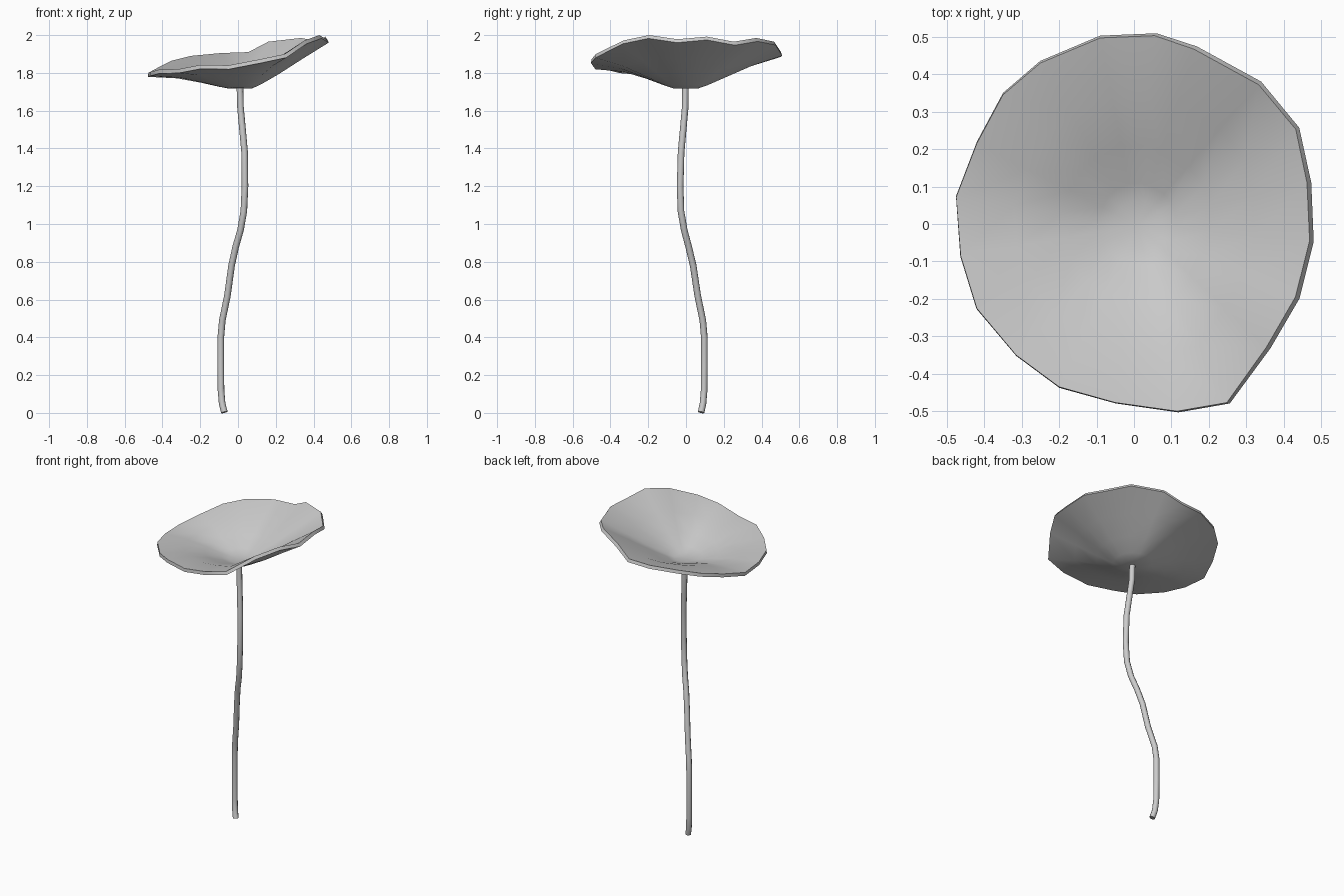
import bpy, bmesh
from mathutils import Vector

if "Cube" in bpy.data.objects:
    bpy.data.objects.remove(bpy.data.objects["Cube"])

# --- Leaf: wavy rim, lofted to the low centre; low rim parts flatten out towards the edge ---
rim = [(0.055, 0.503, 1.91), (0.16, 0.467, 1.965), (0.333, 0.372, 1.985), (0.432, 0.253, 1.965),
       (0.462, 0.11, 1.992), (0.469, -0.045, 1.978), (0.431, -0.195, 2.0), (0.353, -0.33, 1.972),
       (0.248, -0.477, 1.90), (0.115, -0.50, 1.872), (-0.05, -0.477, 1.84), (-0.20, -0.435, 1.842),
       (-0.315, -0.35, 1.82), (-0.42, -0.225, 1.817), (-0.463, -0.085, 1.805), (-0.475, 0.072, 1.80),
       (-0.42, 0.215, 1.83), (-0.35, 0.345, 1.865), (-0.25, 0.43, 1.89), (-0.09, 0.497, 1.905)]
rim.reverse()  # counter-clockwise so the faces look up
centre = Vector((0.01, -0.003, 1.738))
# reach, rise where the rim is high, rise where the rim is low
profile = [(0.13, 0.0, 0.02), (0.22, 0.08, 0.15), (0.42, 0.30, 0.50), (0.68, 0.62, 0.87), (1.0, 1.0, 1.0)]
thickness = 0.021

bm = bmesh.new()
mid = bm.verts.new(centre)
n = len(rim)
rings = []
for reach, high, low in profile:
    ring = []
    for p in rim:
        d = Vector(p) - centre
        w = min(1, max(0, (0.2 - d.z) / 0.1))
        rise = high + (low - high) * w
        ring.append(bm.verts.new(centre + Vector((d.x * reach, d.y * reach, d.z * rise))))
    rings.append(ring)
for i in range(n):
    j = (i + 1) % n
    bm.faces.new((mid, rings[0][i], rings[0][j]))
    for a, b in zip(rings, rings[1:]):
        bm.faces.new((a[i], b[i], b[j], a[j]))
mesh = bpy.data.meshes.new("leaf")
bm.to_mesh(mesh)
bm.free()
leaf = bpy.data.objects.new("leaf", mesh)
bpy.context.collection.objects.link(leaf)
solid = leaf.modifiers.new("thickness", 'SOLIDIFY')
solid.thickness = thickness
solid.offset = -1

# --- Stem: round tube along a gently winding path ---
path = [(-0.072, 0.080, 0.003), (-0.084, 0.090, 0.05), (-0.09, 0.096, 0.12), (-0.091, 0.097, 0.25),
        (-0.091, 0.097, 0.40), (-0.083, 0.089, 0.49), (-0.056, 0.062, 0.62), (-0.034, 0.038, 0.78),
        (-0.012, 0.014, 0.88), (0.014, -0.010, 0.97), (0.031, -0.027, 1.07), (0.037, -0.031, 1.2),
        (0.035, -0.026, 1.38), (0.024, -0.015, 1.5), (0.013, -0.004, 1.62), (0.01, -0.003, 1.73)]
curve = bpy.data.curves.new("stem", 'CURVE')
curve.dimensions = '3D'
curve.bevel_depth = 0.0175
curve.bevel_resolution = 2
curve.use_fill_caps = True
spline = curve.splines.new('POLY')
spline.points.add(len(path) - 1)
for point, co in zip(spline.points, path):
    point.co = (*co, 1)
stem = bpy.data.objects.new("stem", curve)
bpy.context.collection.objects.link(stem)

# --- Bake both parts, then smooth while keeping the rim and stem ends crisp ---
bpy.ops.object.select_all(action='DESELECT')
for part in (leaf, stem):
    part.select_set(True)
bpy.context.view_layer.objects.active = leaf
bpy.ops.object.convert(target='MESH')
bpy.ops.object.shade_smooth_by_angle(angle=0.9)
